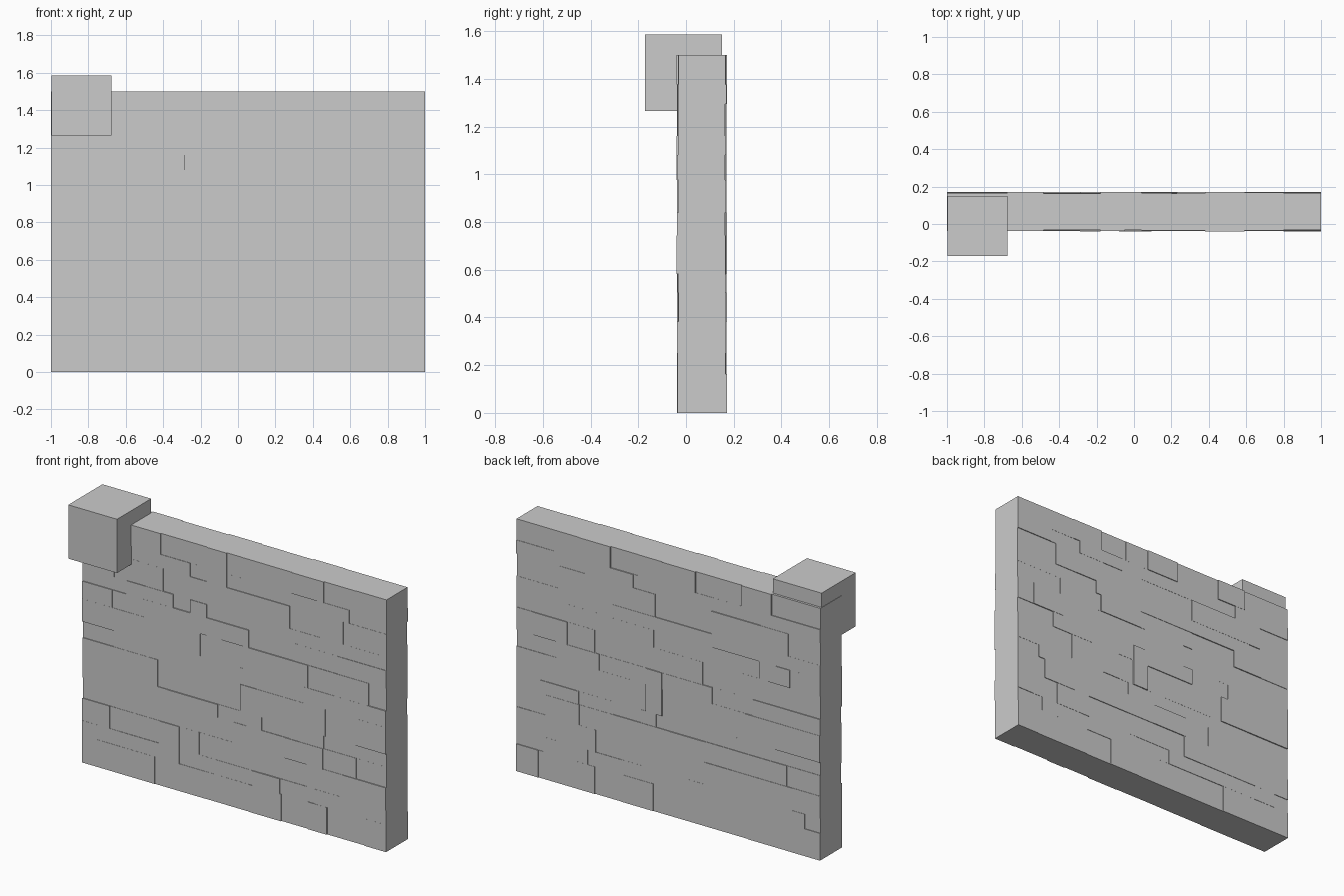
import bpy, bmesh, random
from mathutils import Matrix, Vector

if "Cube" in bpy.data.objects:
    bpy.data.objects.remove(bpy.data.objects["Cube"])

random.seed(7)

FRONT, BACK, JIT = -0.035, 0.167, 0.004

# course heights and the vertical joints in each course
LEVELS = [0, .162, .25, .383, .505, .583, .743, .84, .975, 1.08, 1.16, 1.295, 1.375, 1.5]
JOINTS = [
    [-.79, -.19, -.05, .10, .31, .485, .61, .855],
    [-.9, -.49, .12, .53, .82],
    [-.82, .18, .71, .9],
    [-.78, -.41, -.24, -.01, .585],
    [-.70, -.44, -.11, .08, .18, .365, .845],
    [.04, .25, .6, .8],
    [-.555, -.29, .04, .145, .455],
    [-.655, -.225, .485, .885],
    [-.6, -.29, -.18, -.08, .385, .685],
    [-.71, -.18],
    [-.585, -.47, -.07, .365, .56],
    [-.29, .545, .755],
    [-.68, -.485, -.18, .04, .2, .38, .59, .8],
]
# stones two courses high: (lower course, left, right)
TALL = [(5, .04, .145), (8, -.29, -.18), (1, -.49, -.36), (3, .44, .585), (11, -.18, -.05)]


def add_box(bm, lo, hi):
    lo, hi = Vector(lo), Vector(hi)
    m = Matrix.Translation((lo + hi) / 2) @ Matrix.Diagonal((*(hi - lo), 1))
    bmesh.ops.create_cube(bm, size=1, matrix=m)


def finish(bm, name):
    me = bpy.data.meshes.new(name)
    bm.to_mesh(me)
    bm.free()
    ob = bpy.data.objects.new(name, me)
    bpy.context.collection.objects.link(ob)
    return ob


def stone(bm, x0, x1, z0, z1, extra=0):
    f = FRONT - extra + random.uniform(-JIT, JIT)
    b = BACK + extra + random.uniform(-JIT, JIT)
    add_box(bm, (x0, f, z0), (x1, b, z1))


# stone courses; very long stones get an extra joint
for i, joints in enumerate(JOINTS):
    xs = [-1] + joints + [1]
    for a, b in zip(xs[:-1], xs[1:]):
        if b - a > .38:
            joints = joints + [a + (b - a) * random.uniform(.35, .65)]
    xs = sorted([-1, 1] + joints)
    bm = bmesh.new()
    for a, b in zip(xs[:-1], xs[1:]):
        stone(bm, a, b, LEVELS[i], LEVELS[i + 1])
    finish(bm, f"stone_course_{i + 1:02d}")

# tall stones bridging two courses
bm = bmesh.new()
for i, a, b in TALL:
    stone(bm, a, b, LEVELS[i], LEVELS[i + 2], .002)
finish(bm, "tall_stones")

# block on the top left corner
bm = bmesh.new()
add_box(bm, (-.998, -.171, 1.265), (-.677, .15, 1.585))
finish(bm, "corner_block")
